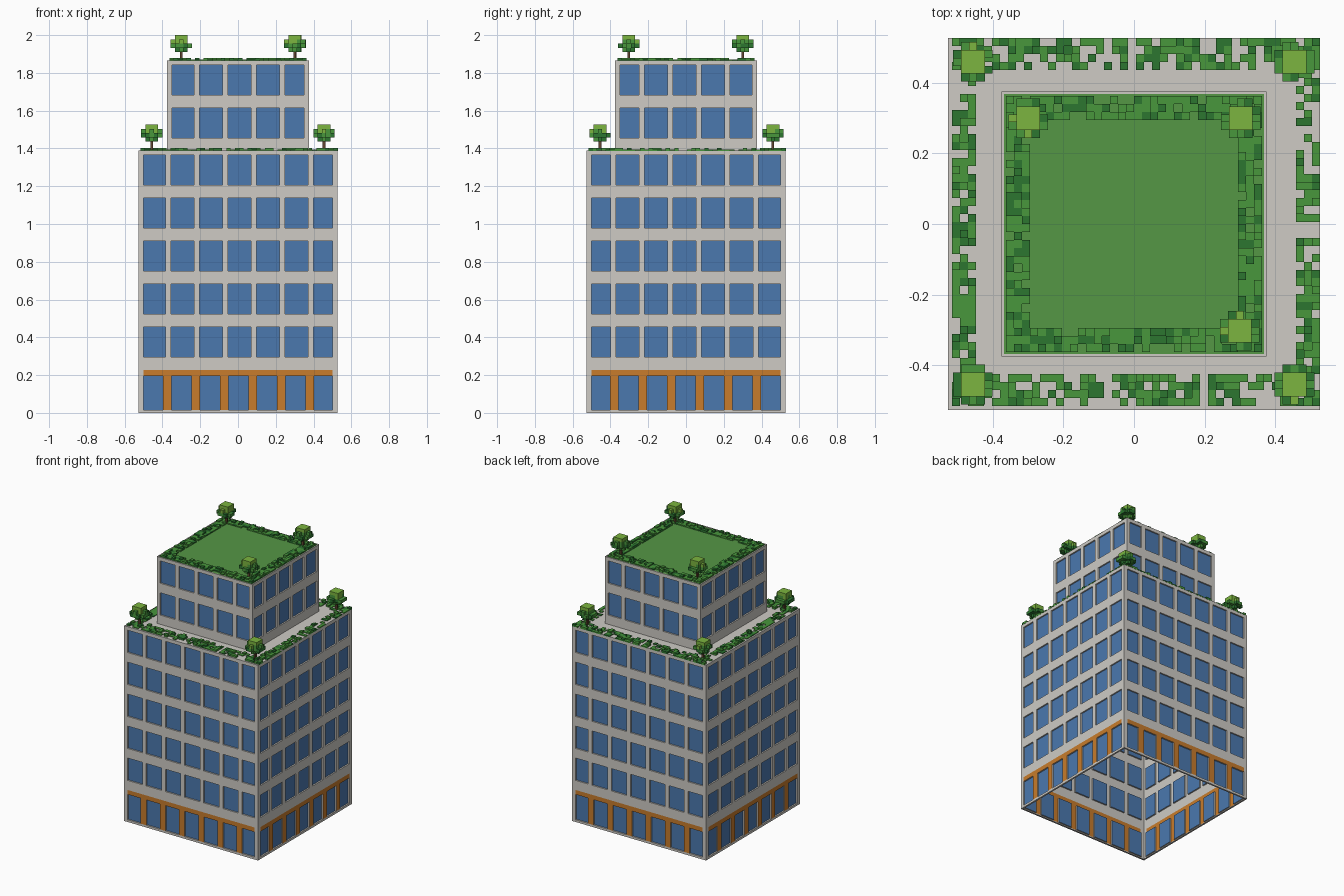
import bpy, bmesh, random
from mathutils import Vector

if "Cube" in bpy.data.objects:
    bpy.data.objects.remove(bpy.data.objects["Cube"])

random.seed(4)
PALETTE = {
    "stone": (0.62, 0.60, 0.56), "glass": (0.07, 0.19, 0.43), "orange": (0.58, 0.20, 0.025),
    "lawn": (0.09, 0.31, 0.06), "leaf_dark": (0.025, 0.18, 0.03), "leaf_mid": (0.065, 0.31, 0.045),
    "leaf_lime": (0.20, 0.46, 0.05), "bark": (0.12, 0.06, 0.03),
}
NAMES = list(PALETTE)
MATS = []
for n, c in PALETTE.items():
    m = bpy.data.materials.new(n)
    m.diffuse_color = (*c, 1)
    m.use_nodes = True
    m.node_tree.nodes["Principled BSDF"].inputs["Base Color"].default_value = m.diffuse_color
    MATS.append(m)


def quad(bm, pts, normal, mat):
    """Add a quad whose winding faces the given direction."""
    pts = [Vector(p) for p in pts]
    if (pts[1] - pts[0]).cross(pts[2] - pts[1]).dot(Vector(normal)) < 0:
        pts.reverse()
    f = bm.faces.new([bm.verts.new(p) for p in pts])
    f.material_index = NAMES.index(mat)


def finish(bm, name):
    bmesh.ops.remove_doubles(bm, verts=bm.verts, dist=1e-5)
    me = bpy.data.meshes.new(name)
    bm.to_mesh(me)
    bm.free()
    for m in MATS:
        me.materials.append(m)
    ob = bpy.data.objects.new(name, me)
    bpy.context.collection.objects.link(ob)
    return ob


RECESS = 0.01
# Each side maps (u, depth, z) to space, with the wall at depth = half width
SIDES = [lambda u, d, z: (u, -d, z), lambda u, d, z: (u, d, z),
         lambda u, d, z: (d, -u, z), lambda u, d, z: (-d, -u, z)]


def facade(bm, half, us, vs, kind):
    """Grid of cells on all four sides; glass cells are recessed."""
    for P in SIDES:
        out = Vector(P(0, 1, 0))
        along = Vector(P(1, 0, 0))
        for i, (a, b) in enumerate(zip(us, us[1:])):
            for j, (c, e) in enumerate(zip(vs, vs[1:])):
                mat = kind(i, j)
                corners = [(a, c), (b, c), (b, e), (a, e)]
                d = half - RECESS if mat == "glass" else half
                quad(bm, [P(u, d, z) for u, z in corners], out, mat)
                if mat == "glass":
                    ups = (Vector((0, 0, 1)), -along, Vector((0, 0, -1)), along)
                    for k in range(4):
                        (u0, z0), (u1, z1) = corners[k], corners[(k + 1) % 4]
                        quad(bm, [P(u0, half, z0), P(u1, half, z1), P(u1, d, z1), P(u0, d, z0)],
                             ups[k], "stone")


def ring(bm, outer, inner, z, nz, mat):
    for P in SIDES:
        quad(bm, [P(-outer, outer, z), P(outer, outer, z), P(inner, inner, z), P(-inner, inner, z)],
             (0, 0, nz), mat)


def window_breaks(half, edge):
    us = [-half]
    for k in range(7):
        a = max(-0.505 + 0.151 * k, -edge)
        b = min(-0.385 + 0.151 * k, edge)
        if b - a > 0.05:
            us += [a, b]
    return us + [half]


def window_rows(z0, z1, starts):
    return [z0] + [v for s in starts for v in (s, s + 0.159)] + [z1]


def windows(i, j):
    return "glass" if i % 2 and j % 2 else "stone"


LOW, UP, DECK, TOP = 0.527, 0.376, 1.39, 1.866

# Shop floor: orange posts and lintel between recessed panes, open underneath
bm = bmesh.new()
us = [-LOW, -0.5] + [v for k in range(6) for v in (-0.397 + 0.151 * k, -0.353 + 0.151 * k)] + [0.5, LOW]


def shop(i, j):
    if i in (0, len(us) - 2) or j in (0, 3):
        return "stone"
    return "orange" if j == 2 or i % 2 == 0 else "glass"


facade(bm, LOW, us, [0, 0.016, 0.196, 0.228, 0.26], shop)
ring(bm, LOW, LOW - 0.012, 0, -1, "stone")
finish(bm, "shop_floor")

# Lower tower with five window rows and its terrace
bm = bmesh.new()
facade(bm, LOW, window_breaks(LOW, 0.5),
       window_rows(0.26, DECK, [0.296 + 0.2275 * k for k in range(5)]), windows)
ring(bm, LOW, UP, DECK, 1, "stone")
finish(bm, "lower_tower")

# Upper tower with two window rows, thin rim and sunken lawn
bm = bmesh.new()
facade(bm, UP, window_breaks(UP, 0.35), window_rows(DECK, TOP, [1.455, 1.682]), windows)
rim = UP - 0.007
ring(bm, UP, rim, TOP, 1, "stone")
for P in SIDES:
    quad(bm, [P(-rim, rim, TOP), P(rim, rim, TOP), P(rim, rim, TOP - 0.004), P(-rim, rim, TOP - 0.004)],
         -Vector(P(0, 1, 0)), "stone")
quad(bm, [(-rim, -rim, TOP - 0.004), (rim, -rim, TOP - 0.004), (rim, rim, TOP - 0.004),
          (-rim, rim, TOP - 0.004)], (0, 0, 1), "lawn")
finish(bm, "upper_tower")


def voxels(name, cells, origin, size):
    """Cubes on a grid, keeping only the exposed faces. cells: {(i,j,k): material}"""
    bm = bmesh.new()
    s, o = Vector(size), Vector(origin)
    for c, mat in cells.items():
        for ax in range(3):
            for sg in (0, 1):
                n = [0, 0, 0]
                n[ax] = 2 * sg - 1
                if tuple(c[q] + n[q] for q in range(3)) in cells:
                    continue
                pts = []
                for p, r in ((0, 0), (1, 0), (1, 1), (0, 1)):
                    v = list(c)
                    v[ax] += sg
                    v[(ax + 1) % 3] += p
                    v[(ax + 2) % 3] += r
                    pts.append(o + Vector([v[q] * s[q] for q in range(3)]))
                quad(bm, pts, n, mat)
    return finish(bm, name)


CELL = 0.0227


def hedge(name, n, start, z, bands, density):
    """Patchy border planting; bands = cell depth at left, right, front, back."""
    cells = {}
    left, right, front, back = bands
    for i in range(n):
        for j in range(n):
            if (i < left or i >= n - right or j < front or j >= n - back) and random.random() < density:
                mat = random.choice(("leaf_dark", "leaf_mid", "leaf_mid"))
                for k in range(random.choice((1, 1, 2))):
                    cells[i, j, k] = mat
    voxels(name, cells, (start, start, z), (CELL, CELL, 0.008))


hedge("terrace_hedge", 46, -0.516, DECK - 0.003, (3, 3, 4, 4), 0.68)
hedge("roof_hedge", 32, -0.363, TOP - 0.003, (3, 3, 3, 3), 0.85)


def tree(name, x, y, z, height):
    # trunk
    bm = bmesh.new()
    bmesh.ops.create_cube(bm, size=1)
    for v in bm.verts:
        v.co = Vector((x + v.co.x * 0.014, y + v.co.y * 0.014, z + (v.co.z + 0.5) * (height - 0.07)))
    for f in bm.faces:
        f.material_index = NAMES.index("bark")
    finish(bm, name + "_trunk")
    # blocky crown, lighter toward the top
    cells = {}
    shades = (("leaf_dark", "leaf_mid"), ("leaf_mid", "leaf_dark"),
              ("leaf_mid", "leaf_lime"), ("leaf_lime", "leaf_lime"))
    for k, r in enumerate((1.1, 2.3, 2.1, 1.45)):
        for i in range(-2, 3):
            for j in range(-2, 3):
                d = (i * i + j * j) ** 0.5
                if d <= r and not (d > 1.9 and random.random() < 0.25):
                    rim_shade = shades[k][1] if k < 2 or d < 2.2 else "leaf_mid"
                    cells[i, j, k] = random.choice((shades[k][0], rim_shade))
    s = 0.0225
    voxels(name + "_crown", cells, (x - s / 2, y - s / 2, z + height - 4 * s), (s, s, s))


for n, (x, y) in enumerate([(-0.457, 0.46), (0.455, 0.46), (-0.457, -0.455), (0.455, -0.455)]):
    tree(f"terrace_tree_{n + 1}", x, y, DECK, 0.136)
for n, (x, y) in enumerate([(-0.3, 0.3), (0.303, 0.3), (0.3, -0.303)]):
    tree(f"roof_tree_{n + 1}", x, y, TOP - 0.004, 2 - TOP + 0.004)
